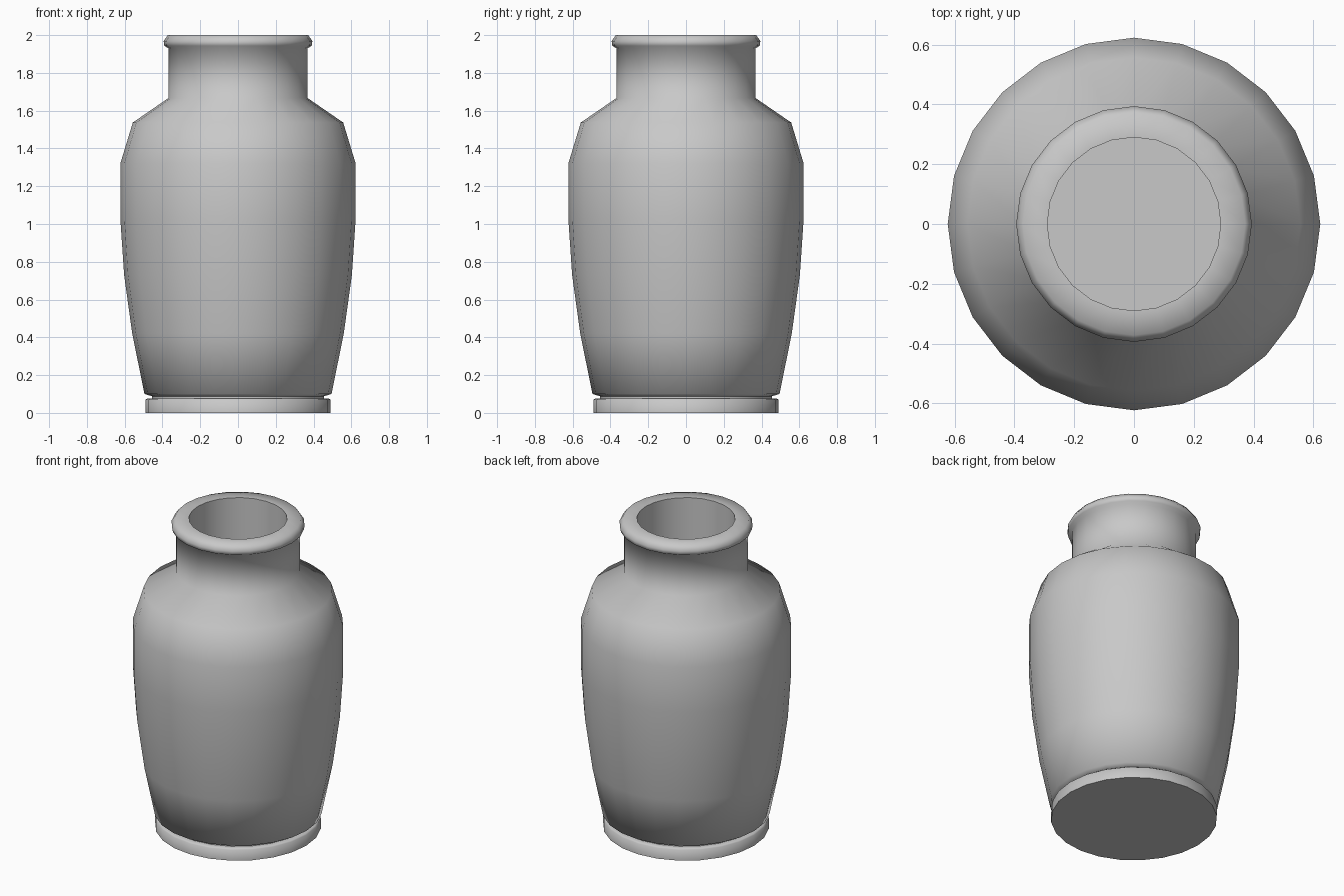
import bpy, bmesh, math

if "Cube" in bpy.data.objects:
    bpy.data.objects.remove(bpy.data.objects["Cube"])

SIDES = 24

clay = bpy.data.materials.new("plain grey")
clay.diffuse_color = (0.58, 0.58, 0.58, 1)
clay.use_nodes = True
clay.node_tree.nodes["Principled BSDF"].inputs["Base Color"].default_value = clay.diffuse_color


def lathe(name, profile, smooth_angle):
    """Spin (radius, height) points round z, closing both ends with flat caps."""
    bm = bmesh.new()
    rings = []
    for r, z in profile:
        rings.append([bm.verts.new((r * math.cos(2 * math.pi * i / SIDES),
                                    r * math.sin(2 * math.pi * i / SIDES), z))
                      for i in range(SIDES)])
    for a, b in zip(rings, rings[1:]):
        for i in range(SIDES):
            j = (i + 1) % SIDES
            bm.faces.new((a[i], a[j], b[j], b[i]))
    bm.faces.new(rings[0][::-1])
    bm.faces.new(rings[-1])
    bmesh.ops.recalc_face_normals(bm, faces=bm.faces[:])
    mesh = bpy.data.meshes.new(name)
    bm.to_mesh(mesh)
    bm.free()
    mesh.materials.append(clay)
    ob = bpy.data.objects.new(name, mesh)
    bpy.context.collection.objects.link(ob)
    bpy.ops.object.select_all(action='DESELECT')
    ob.select_set(True)
    bpy.context.view_layer.objects.active = ob
    bpy.ops.object.shade_smooth_by_angle(angle=math.radians(smooth_angle))
    return ob


# Whole vase in one skin: foot, groove, belly, shoulder, neck, rim, inner well
lathe("vase", [
    (0.49, 0.0), (0.49, 0.07), (0.48, 0.077), (0.455, 0.077),   # foot
    (0.455, 0.088), (0.495, 0.10),                              # groove
    (0.56, 0.42), (0.603, 0.73), (0.623, 1.03), (0.623, 1.32),  # belly
    (0.557, 1.537), (0.368, 1.667),                             # shoulder
    (0.368, 1.93), (0.39, 1.943), (0.394, 1.968), (0.372, 2.0), # neck and rim
    (0.29, 2.0), (0.29, 1.0),                                   # inner well
], 62)
